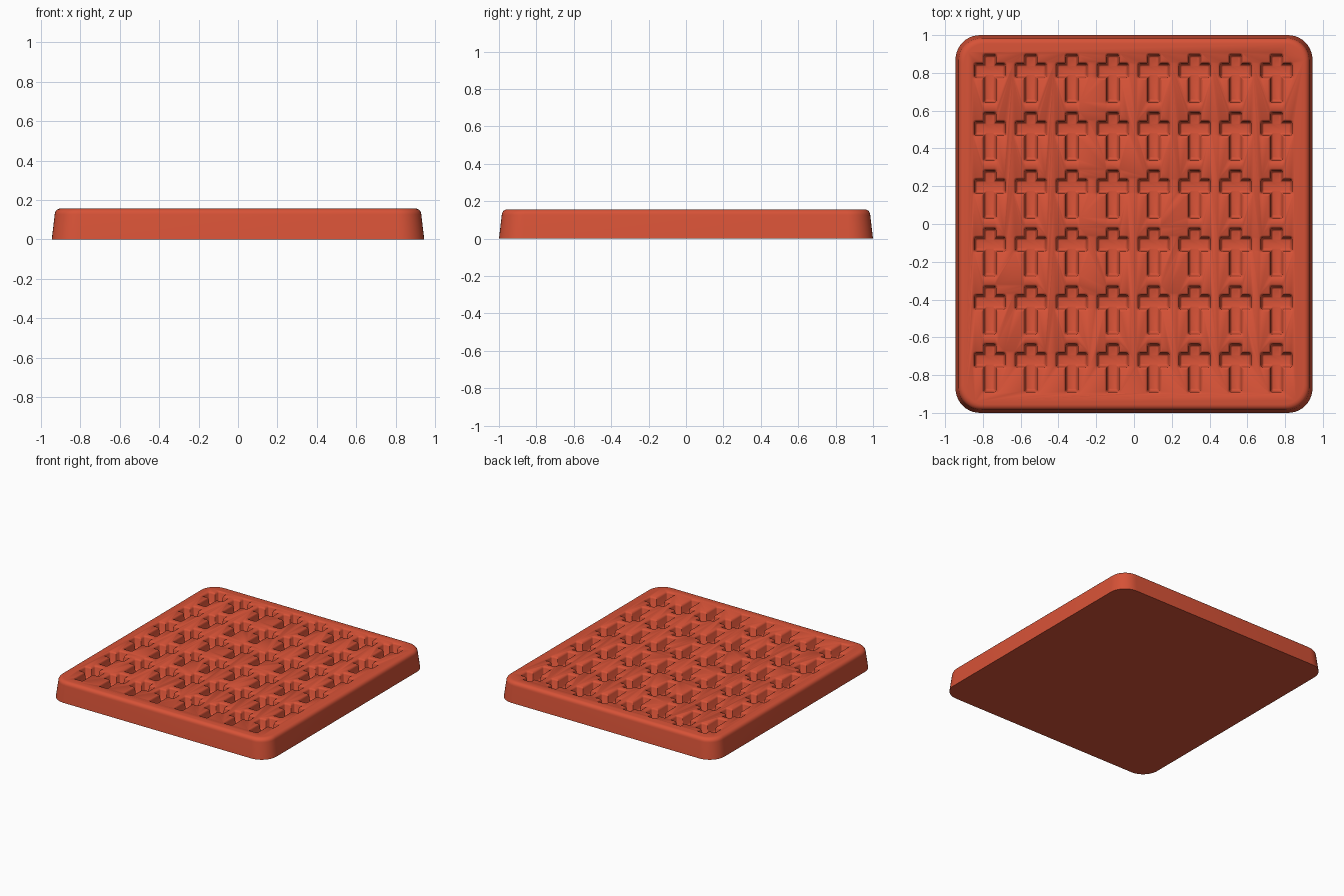
import bpy
import bmesh
from math import cos, sin, pi
from mathutils import Vector

cube = bpy.data.objects.get("Cube")
if cube:
    bpy.data.objects.remove(cube)

HEIGHT = 0.157

# Terracotta silicone
clay = bpy.data.materials.new("terracotta red")
clay.use_nodes = True
colour = (0.68, 0.085, 0.038, 1)
clay.diffuse_color = colour
shader = clay.node_tree.nodes["Principled BSDF"]
shader.inputs["Base Color"].default_value = colour
shader.inputs["Roughness"].default_value = 0.6


def rounded(points, radius, steps):
    """Round the corners of a right-angled outline; radius(convex) gives each size."""
    out = []
    count = len(points)
    for i, p in enumerate(points):
        p = Vector(p)
        a = (Vector(points[i - 1]) - p).normalized()
        b = (Vector(points[(i + 1) % count]) - p).normalized()
        r = radius(a.x * b.y - a.y * b.x < 0)
        centre = p + (a + b) * r
        for k in range(steps + 1):
            t = k / steps * pi / 2
            out.append(centre - b * r * cos(t) - a * r * sin(t))
    return out


def loft(bm, rings):
    """Skin a stack of matching (outline, z, x, y) rings and cap both ends."""
    loops = [[bm.verts.new((p.x + x, p.y + y, z)) for p in outline]
             for outline, z, x, y in rings]
    n = len(loops[0])
    for low, high in zip(loops, loops[1:]):
        for i in range(n):
            j = (i + 1) % n
            bm.faces.new((low[i], low[j], high[j], high[i]))
    bm.faces.new(loops[0][::-1])
    bm.faces.new(loops[-1])


def make_object(name, bm):
    bmesh.ops.recalc_face_normals(bm, faces=bm.faces)
    mesh = bpy.data.meshes.new(name)
    bm.to_mesh(mesh)
    bm.free()
    mesh.materials.append(clay)
    obj = bpy.data.objects.new(name, mesh)
    bpy.context.collection.objects.link(obj)
    return obj


def block_outline(inset):
    x, y = 0.945 - inset, 1 - inset
    corners = [(-x, -y), (x, -y), (x, y), (-x, y)]
    return rounded(corners, lambda convex: 0.13 - inset * 0.5, 10)


def cross_outline(offset):
    bar, arm, reach = 0.043 + offset, 0.048 + offset, 0.0925 + offset
    top, foot = 0.095 + offset, -0.18 - offset
    corners = [(-bar, foot), (bar, foot), (bar, -arm), (reach, -arm),
               (reach, arm), (bar, arm), (bar, top), (-bar, top),
               (-bar, arm), (-reach, arm), (-reach, -arm), (-bar, -arm)]
    return rounded(corners, lambda convex: 0.016 + offset * 0.4 if convex else 0.005, 3)


# Tapered tray with a rounded upper rim
FILLET = 0.03
rings = [(block_outline(0), 0, 0, 0)]
for k in range(6):
    t = k / 5 * pi / 2
    rings.append((block_outline(0.015 + FILLET * (1 - cos(t))),
                  HEIGHT - FILLET + FILLET * sin(t), 0, 0))
bm = bmesh.new()
loft(bm, rings)
tray = make_object("tray", bm)

# Cross-shaped cavities: filleted floor, drafted wall, softened lip
profile = [(0.077, -0.026), (0.079, -0.021), (0.086, -0.016),
           (HEIGHT - 0.012, -0.010), (HEIGHT - 0.004, -0.006),
           (HEIGHT, 0), (HEIGHT + 0.02, 0.003)]
bm = bmesh.new()
for row in range(6):
    for col in range(8):
        x = -0.763 + 0.2168 * col
        y = 0.812 - 0.3065 * row
        loft(bm, [(cross_outline(d), z, x, y) for z, d in profile])
cutter = make_object("cavity_cutter", bm)
cutter.hide_render = True

cut = tray.modifiers.new("cavities", "BOOLEAN")
cut.operation = "DIFFERENCE"
cut.solver = "EXACT"
cut.object = cutter

bpy.context.view_layer.objects.active = tray
tray.select_set(True)
bpy.ops.object.modifier_apply(modifier=cut.name)
bpy.data.objects.remove(cutter)
bpy.ops.object.shade_smooth_by_angle(angle=0.6)
